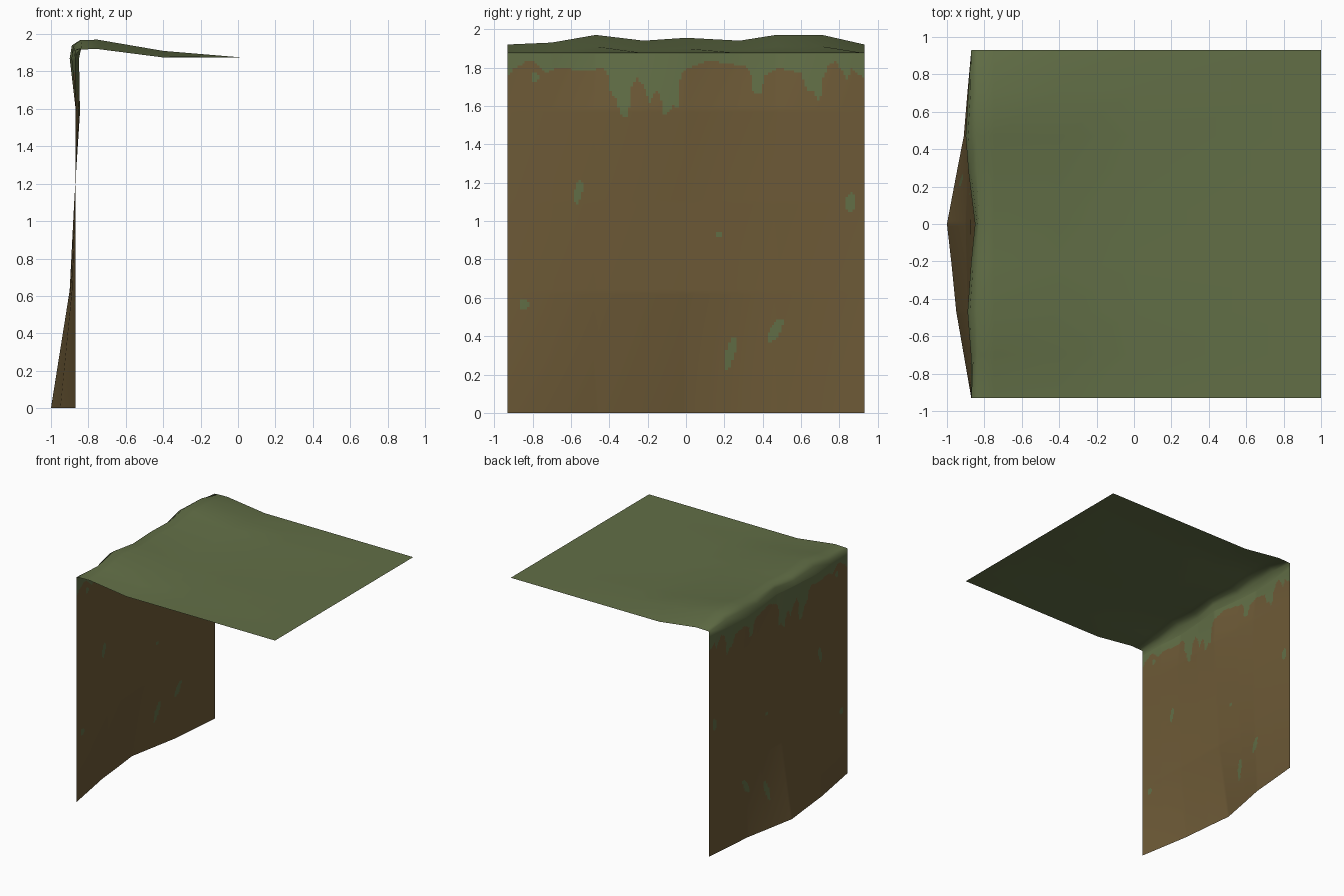
import bpy, bmesh, math
from mathutils import Vector

if "Cube" in bpy.data.objects:
    bpy.data.objects.remove(bpy.data.objects["Cube"])


def material(name, rgb):
    m = bpy.data.materials.new(name)
    m.diffuse_color = (*rgb, 1)
    m.use_nodes = True
    m.node_tree.nodes["Principled BSDF"].inputs["Base Color"].default_value = m.diffuse_color
    return m


GRASS = material("grass green", (0.122, 0.158, 0.062))
EARTH = material("earth brown", (0.155, 0.103, 0.038))

# Control columns along the cliff
Y = [-.93, -.70, -.47, -.22, 0, .28, .47, .71, .93]

# Cliff face: height, then x of each column
WALL = [
    (0.00, [-.87, -.91, -.95, -.975, -1.0, -.947, -.91, -.89, -.87]),
    (0.63, [-.87, -.878, -.888, -.895, -.90, -.89, -.88, -.875, -.87]),
    (1.10, [-.87, -.87, -.872, -.874, -.876, -.87, -.868, -.869, -.87]),
    (1.58, [-.87, -.865, -.86, -.85, -.845, -.858, -.866, -.868, -.87]),
    (1.87, [-.87, -.872, -.89, -.872, -.85, -.885, -.90, -.886, -.87]),
]
# Height of the grassy crest at each column
CREST = [1.92, 1.93, 1.97, 1.94, 1.955, 1.94, 1.97, 1.97, 1.92]

# Lower outline of the hanging grass (y, z)
DRIPS = [(-.93, 1.76), (-.89, 1.80), (-.81, 1.84), (-.72, 1.77), (-.68, 1.80),
         (-.50, 1.78), (-.45, 1.80), (-.41, 1.78), (-.39, 1.66), (-.36, 1.63),
         (-.34, 1.55), (-.30, 1.54), (-.29, 1.68), (-.26, 1.75), (-.21, 1.69),
         (-.19, 1.61), (-.16, 1.68), (-.13, 1.66), (-.125, 1.55), (-.10, 1.55),
         (-.07, 1.60), (-.04, 1.59), (-.03, 1.74), (-.01, 1.79), (.07, 1.82),
         (.14, 1.84), (.20, 1.82), (.31, 1.81), (.34, 1.76), (.35, 1.67),
         (.39, 1.66), (.41, 1.76), (.48, 1.80), (.54, 1.785), (.60, 1.77),
         (.63, 1.68), (.67, 1.67), (.70, 1.61), (.71, 1.73), (.74, 1.81),
         (.78, 1.83), (.81, 1.79), (.84, 1.73), (.86, 1.80), (.90, 1.76), (.93, 1.75)]

# Moss patches: y, z, half width, half height, lean
PATCHES = [(-.785, 1.75, .018, .025, 0), (-.56, 1.155, .02, .065, .15),
           (.86, 1.10, .026, .048, .1), (.165, .93, .019, .014, 0),
           (-.845, .565, .025, .026, 0), (.465, .43, .03, .062, .45),
           (.23, .31, .024, .088, .25)]


def drip_height(y):
    for (y0, z0), (y1, z1) in zip(DRIPS, DRIPS[1:]):
        if y <= y1:
            return z0 + (z1 - z0) * (y - y0) / (y1 - y0)
    return DRIPS[-1][1]


def is_grass(c):
    if c.z > drip_height(c.y):
        return True
    return any(((c.y - y - k * (c.z - z)) / a) ** 2 + ((c.z - z) / b) ** 2 < 1
               for y, z, a, b, k in PATCHES)


def refine(points, counts):
    """Subdivide a polyline, keeping its control points."""
    out = [points[0]]
    for a, b, n in zip(points, points[1:], counts):
        out += [a.lerp(b, i / n) for i in range(1, n + 1)]
    return out


def sheet(name, rows, col_sub, row_subs, rule):
    """Build an open sheet from rows of control points."""
    rows = [refine(r, [col_sub] * (len(r) - 1)) for r in rows]
    cols = [refine(list(c), row_subs) for c in zip(*rows)]
    bm = bmesh.new()
    grid = [[bm.verts.new(p) for p in c] for c in cols]
    for a, b in zip(grid, grid[1:]):
        for i in range(len(a) - 1):
            f = bm.faces.new((a[i], a[i + 1], b[i + 1], b[i]))
            f.smooth = True
            f.material_index = 0 if rule(f.calc_center_median()) else 1
    mesh = bpy.data.meshes.new(name)
    bm.to_mesh(mesh)
    bm.free()
    mesh.materials.append(GRASS)
    mesh.materials.append(EARTH)
    ob = bpy.data.objects.new(name, mesh)
    bpy.context.collection.objects.link(ob)
    return ob


# Cliff face with hanging grass
wall_rows = [[Vector((x, y, z)) for x, y in zip(xs, Y)] for z, xs in WALL]
sheet("cliff_face", wall_rows, 18, [48, 36, 38, 24], is_grass)

# Grass plateau, rolling over the lip and flattening out
lip = WALL[-1][1]
top_rows = [wall_rows[-1]]
top_rows.append([Vector((x + .012 * (abs(y) < .9), y, c - .025 * (abs(y) < .9) - .005))
                 for x, y, c in zip(lip, Y, CREST)])
top_rows.append([Vector((-.835 + .3 * (x + .87), y, c - .002)) for x, y, c in zip(lip, Y, CREST)])
top_rows.append([Vector((-.75, y, c)) for y, c in zip(Y, CREST)])
top_rows.append([Vector((-.40, y, 1.875 + .7 * (c - 1.92))) for y, c in zip(Y, CREST)])
for x in (.02, 1):
    top_rows.append([Vector((x, y, 1.875)) for y in Y])
sheet("grass_top", top_rows, 1, [1] * 6, lambda c: True)
